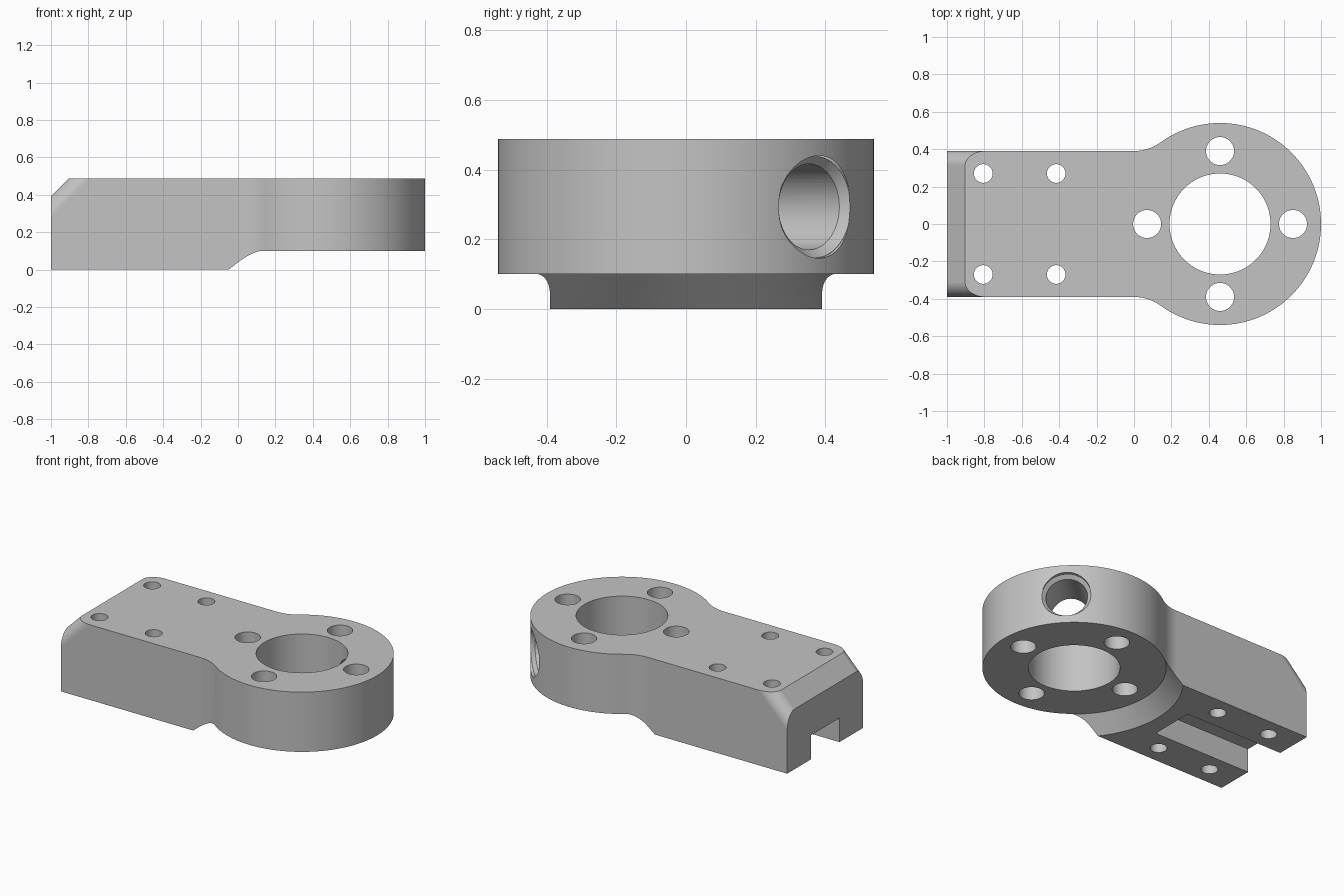
import bpy, bmesh
from math import sin, cos, pi, atan2, sqrt
from mathutils import Vector, Matrix

if "Cube" in bpy.data.objects:
    bpy.data.objects.remove(bpy.data.objects["Cube"], do_unlink=True)

TOP, HEAD_BASE, HALF_W = 0.488, 0.1, 0.39
HEAD_X, HEAD_R = 0.46, 0.54
FILLET = 0.24


def arc(cx, cy, r, a0, a1, n):
    return [(cx + r * cos(a0 + (a1 - a0) * i / n), cy + r * sin(a0 + (a1 - a0) * i / n))
            for i in range(n + 1)]


def mesh_object(name, bm):
    bmesh.ops.recalc_face_normals(bm, faces=bm.faces)
    mesh = bpy.data.meshes.new(name)
    bm.to_mesh(mesh)
    bm.free()
    obj = bpy.data.objects.new(name, mesh)
    bpy.context.collection.objects.link(obj)
    return obj


def prism(name, points, offset):
    """Extrude a closed 3D polygon along an offset."""
    bm = bmesh.new()
    face = bm.faces.new([bm.verts.new(p) for p in points])
    new = bmesh.ops.extrude_face_region(bm, geom=[face], use_keep_orig=True)["geom"]
    bmesh.ops.translate(bm, vec=offset, verts=[v for v in new if isinstance(v, bmesh.types.BMVert)])
    return mesh_object(name, bm)


def frustum(name, start, end, r0, r1, segments=64):
    """Closed cone section running between two points."""
    a, b = Vector(start), Vector(end)
    axis = b - a
    turn = axis.to_track_quat('Z', 'Y').to_matrix().to_4x4()
    bm = bmesh.new()
    bmesh.ops.create_cone(bm, cap_ends=True, segments=segments, radius1=r0, radius2=r1,
                          depth=axis.length, matrix=Matrix.Translation((a + b) / 2) @ turn)
    return mesh_object(name, bm)


def hole(name, x, y, r, segments=48):
    return frustum(name, (x, y, -0.2), (x, y, 0.7), r, r, segments)


# Plan outline: round head blended by fillets into a straight arm
join = atan2(HALF_W + FILLET, -HEAD_X)
half = arc(HEAD_X, 0, HEAD_R, 0, join, 48)
half += arc(0, HALF_W + FILLET, FILLET, join - pi, -pi / 2, 10)[1:]
half.append((-1, HALF_W))
outline = half + [(x, -y) for x, y in reversed(half[1:])]
body = prism("clamp_arm_body", [(x, y, 0) for x, y in outline], (0, 0, TOP))

# Relief below the head, flaring outward at 45 degrees
cutters = [frustum("head_relief", (HEAD_X, 0, -0.05), (HEAD_X, 0, HEAD_BASE),
                   HEAD_R + 0.152, HEAD_R + 0.002, 128)]

# Slanted end with rounded side edges, swept along the slope
R = 0.078
along = Vector((1, 0, 1)).normalized()
out = Vector((-1, 0, 1)).normalized()
slope = (TOP + 0.903) / sqrt(2)
side = [(0.6, slope + 0.4), (0.6, slope - R)] + arc(HALF_W - R, slope - R, R, 0, pi / 2, 12)
section = side + [(-y, n) for y, n in reversed(side)]
cutters.append(prism("end_slope", [Vector((0, y, 0)) + out * n - along * 2 for y, n in section],
                     along * 4))

# Keyway slot under the arm
w = 0.147
cutters.append(prism("keyway", [(-1.2, -w, -0.1), (-0.29, -w, -0.1), (-0.29, w, -0.1), (-1.2, w, -0.1)],
                     (0, 0, 0.256)))

# Bore, four head holes and four arm holes
cutters.append(hole("bore", HEAD_X, 0, 0.27, 96))
for i in range(4):
    a = i * pi / 2
    cutters.append(hole("head_hole", HEAD_X + 0.39 * cos(a), 0.39 * sin(a), 0.075))
for x in (-0.806, -0.416):
    for y in (-0.27, 0.27):
        cutters.append(hole("arm_hole", x, y, 0.05, 40))


# Radial side port with a chamfered mouth
def radial(d):
    return (HEAD_X + d * cos(pi / 4), d * sin(pi / 4), 0.293)


cutters.append(frustum("side_port", radial(0.1), radial(0.7), 0.123, 0.123))
cutters.append(frustum("port_chamfer", radial(0.489), radial(0.523), 0.113, 0.147))
cutters.append(frustum("port_mouth", radial(0.522), radial(0.7), 0.147, 0.147))

bpy.context.view_layer.objects.active = body
for cutter in cutters:
    cutter.hide_render = True
    mod = body.modifiers.new(cutter.name, 'BOOLEAN')
    mod.operation, mod.solver, mod.object = 'DIFFERENCE', 'EXACT', cutter
    bpy.ops.object.modifier_apply(modifier=mod.name)
    bpy.data.objects.remove(cutter, do_unlink=True)

# Plain grey metal
grey = bpy.data.materials.new("plain_grey")
grey.use_nodes = True
colour = (0.55, 0.55, 0.55, 1)
grey.diffuse_color = colour
grey.node_tree.nodes["Principled BSDF"].inputs["Base Color"].default_value = colour
body.data.materials.clear()
body.data.materials.append(grey)

# Smooth curved walls, keep flat faces flat
bpy.ops.object.select_all(action='DESELECT')
body.select_set(True)
bpy.ops.object.shade_smooth_by_angle(angle=pi / 7)
weighted = body.modifiers.new("weighted_normals", 'WEIGHTED_NORMAL')
weighted.keep_sharp = True
